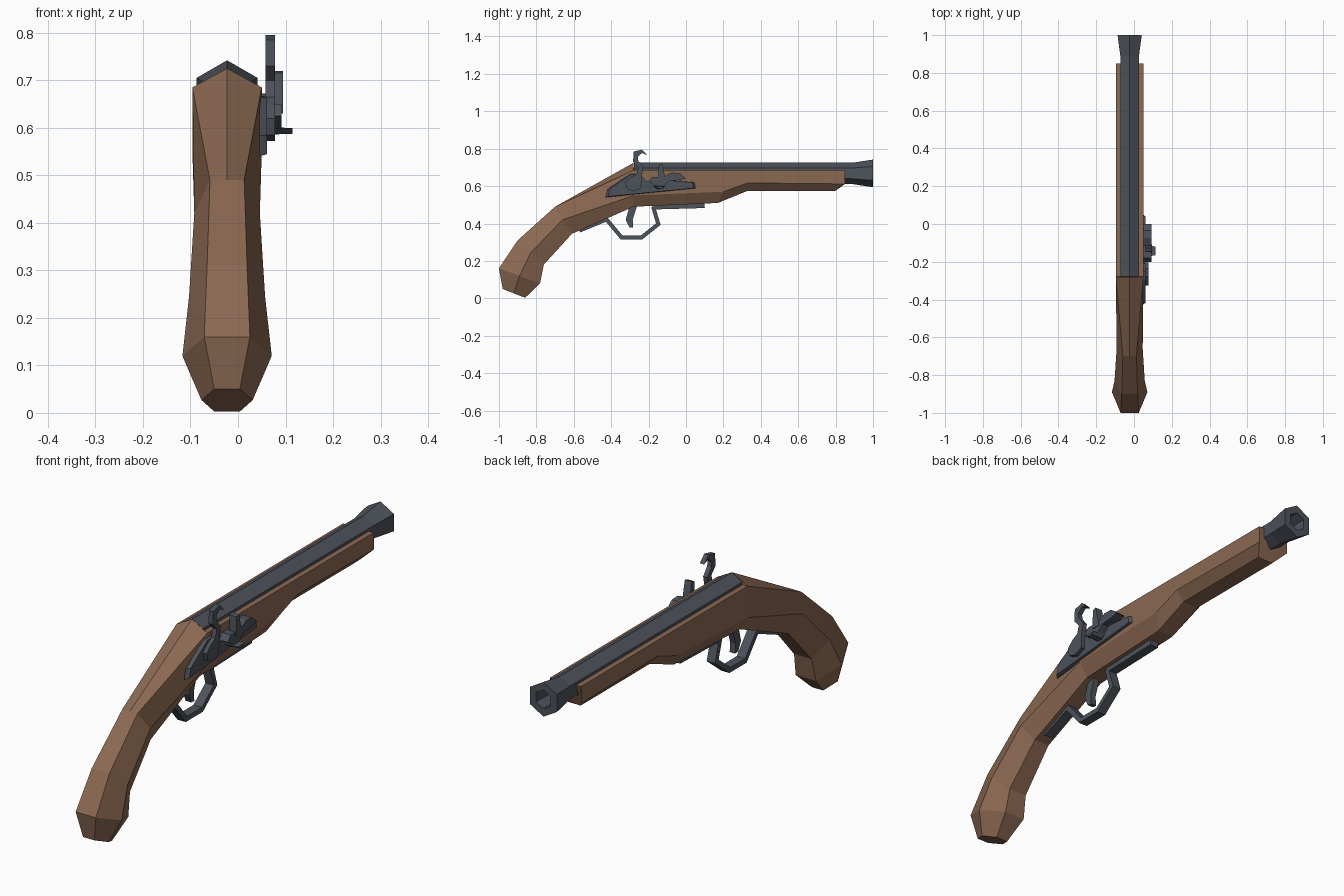
import bpy, bmesh
from math import sin, cos, pi
from mathutils import Vector

CX = -0.023  # centre plane of the gun body


def material(name, rgb):
    m = bpy.data.materials.new(name)
    m.diffuse_color = (*rgb, 1)
    return m


WOOD = material("wood", (0.26, 0.14, 0.085))
STEEL = material("steel", (0.075, 0.085, 0.105))


def finish(name, bm, mat):
    bmesh.ops.recalc_face_normals(bm, faces=bm.faces)
    me = bpy.data.meshes.new(name)
    bm.to_mesh(me)
    bm.free()
    me.materials.append(mat)
    ob = bpy.data.objects.new(name, me)
    bpy.context.collection.objects.link(ob)
    return ob


def loft(name, rings, mat, closed=False):
    """Skin consecutive rings; cap both ends, or join last ring to first."""
    bm = bmesh.new()
    vs = [[bm.verts.new(p) for p in r] for r in rings]
    n = len(vs[0])
    pairs = list(zip(vs, vs[1:]))
    for a, b in pairs:
        for i in range(n):
            j = (i + 1) % n
            bm.faces.new((a[i], a[j], b[j], b[i]))
    if not closed:
        bm.faces.new(vs[0])
        bm.faces.new(vs[-1])
    return finish(name, bm, mat)


def plate(name, outline, x0, x1, mat=STEEL, inset=1.0):
    """Side profile (y, z) extruded across x; inset shrinks the outer face."""
    c = sum((Vector(p) for p in outline), Vector((0, 0))) / len(outline)
    outer = [c + (Vector(p) - c) * inset for p in outline]
    return loft(name, [[(x0, *p) for p in outline], [(x1, *p) for p in outer]], mat)


def strip(name, path, thick, half_w):
    """Flat bar of constant thickness following a (y, z) path."""
    pts = [Vector(p) for p in path]
    rings = []
    for i, p in enumerate(pts):
        d0 = (p - pts[i - 1]).normalized() if i else None
        d1 = (pts[i + 1] - p).normalized() if i < len(pts) - 1 else None
        d0, d1 = d0 or d1, d1 or d0
        t = (d0 + d1).normalized()
        off = Vector((-t.y, t.x)) * thick / 2 / max(t.dot(d1), 0.5)
        a, b = p + off, p - off
        rings.append([(CX - half_w, *a), (CX + half_w, *a),
                      (CX + half_w, *b), (CX - half_w, *b)])
    return loft(name, rings, STEEL)


# Stock: ridge z, then (half width, y, z) for top edge, side edge, bottom edge
sections = [
    (0.05, (0.027, -0.98, 0.05), (0.054, -0.92, 0.027), (0.027, -0.86, 0.003)),
    (0.16, (0.048, -1.0, 0.16), (0.094, -0.89, 0.12), (0.048, -0.78, 0.08)),
    (0.31, (0.042, -0.90, 0.31), (0.080, -0.83, 0.245), (0.042, -0.76, 0.18)),
    (0.49, (0.036, -0.70, 0.49), (0.069, -0.66, 0.42), (0.036, -0.61, 0.345)),
    (0.725, (0.073, -0.28, 0.685), (0.073, -0.28, 0.55), (0.037, -0.28, 0.49)),
    (0.684, (0.073, -0.279, 0.685), (0.073, -0.279, 0.55), (0.037, -0.279, 0.49)),
    (0.684, (0.073, 0.20, 0.685), (0.073, 0.20, 0.57), (0.037, 0.17, 0.51)),
    (0.684, (0.073, 0.33, 0.685), (0.073, 0.33, 0.617), (0.037, 0.33, 0.575)),
    (0.684, (0.073, 0.85, 0.685), (0.073, 0.85, 0.612), (0.037, 0.80, 0.575)),
]
rings = []
for ridge, *edges in sections:
    right = [(CX + w, y, z) for w, y, z in edges]
    left = [(CX - w, y, z) for w, y, z in reversed(edges)]
    rings.append([(CX, edges[0][1], ridge)] + right + left)
loft("stock", rings, WOOD)


# Hexagonal barrel with flared muzzle and hollow bore
def hexagon(r, y):
    return [(CX + r * sin(i * pi / 3), y, 0.668 + r * cos(i * pi / 3)) for i in range(6)]


loft("barrel", [hexagon(r, y) for r, y in
                ((0.057, -0.278), (0.057, 0.89), (0.074, 1.0), (0.040, 1.0), (0.034, 0.75))], STEEL)

# Lock plate with bevelled outer face
plate("lock_plate", [(-0.43, 0.54), (-0.42, 0.583), (-0.30, 0.665), (-0.25, 0.668), (-0.21, 0.625),
                     (-0.12, 0.635), (0.05, 0.62), (0.055, 0.588)], 0.045, 0.061, inset=0.94)

# Hammer with hooked jaw
plate("hammer", [(-0.28, 0.572), (-0.315, 0.585), (-0.325, 0.62), (-0.295, 0.648), (-0.265, 0.665),
                 (-0.255, 0.70), (-0.283, 0.73), (-0.28, 0.785), (-0.235, 0.795), (-0.205, 0.765),
                 (-0.235, 0.777), (-0.258, 0.757), (-0.255, 0.735), (-0.228, 0.70), (-0.237, 0.65),
                 (-0.24, 0.59)], 0.058, 0.078)

# Frizzen: upright striker plate with forward arm
plate("frizzen_striker", [(-0.145, 0.715), (-0.128, 0.72), (-0.108, 0.63), (-0.15, 0.63)], 0.062, 0.095)
plate("frizzen_arm", [(-0.20, 0.625), (-0.18, 0.65), (-0.12, 0.65), (-0.075, 0.672), (-0.035, 0.67),
                      (0.0, 0.64), (-0.04, 0.632), (-0.09, 0.628), (-0.12, 0.60), (-0.16, 0.60)],
      0.05, 0.092)

# Priming pan lip
plate("pan_lip", [(-0.175, 0.60), (-0.11, 0.602), (-0.125, 0.586), (-0.155, 0.585)],
      0.05, 0.115, inset=0.7)

# Trigger guard, its front tang and the trigger
strip("trigger_guard", [(-0.57, 0.362), (-0.425, 0.422), (-0.345, 0.326), (-0.237, 0.326),
                        (-0.148, 0.397), (-0.176, 0.49)], 0.021, 0.02)
strip("guard_tang", [(-0.18, 0.487), (0.10, 0.495)], 0.024, 0.02)
plate("trigger", [(-0.30, 0.50), (-0.26, 0.50), (-0.285, 0.42), (-0.282, 0.378), (-0.303, 0.38),
                  (-0.322, 0.42)], CX - 0.013, CX + 0.013)
